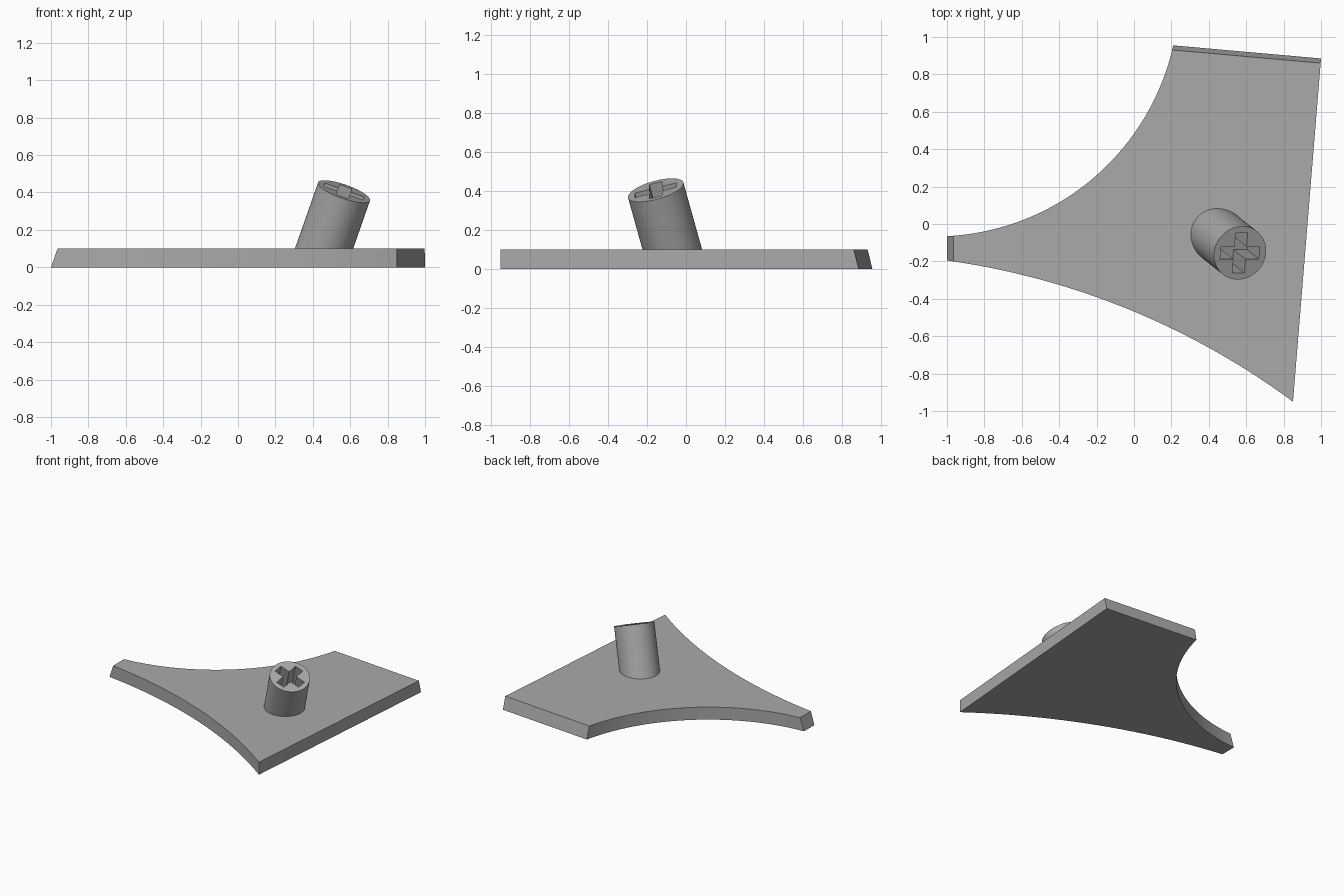
import bpy
import bmesh
import math
from mathutils import Vector

if "Cube" in bpy.data.objects:
    bpy.data.objects.remove(bpy.data.objects["Cube"], do_unlink=True)

grey = bpy.data.materials.new("plain grey")
grey.use_nodes = True
colour = (0.4, 0.4, 0.4, 1)
grey.diffuse_color = colour
grey.node_tree.nodes["Principled BSDF"].inputs["Base Color"].default_value = colour

THICK = 0.1


def arc(a, b, sag, steps):
    """Circular arc from a to b that bulges by sag to the left of a->b."""
    a, b = Vector(a), Vector(b)
    half = (b - a).length / 2
    along = (b - a).normalized()
    normal = Vector((-along.y, along.x))
    r = (half * half + sag * sag) / (2 * sag)
    centre = (a + b) / 2 + normal * (sag - r)
    sweep = math.asin(half / r)
    angles = [sweep * (2 * i / steps - 1) for i in range(steps + 1)]
    return [centre + r * (along * math.sin(t) + normal * math.cos(t)) for t in angles]


def prism(bm, bottom, top):
    """Closed solid between two matching loops of points."""
    lo = [bm.verts.new(p) for p in bottom]
    hi = [bm.verts.new(p) for p in top]
    n = len(lo)
    bm.faces.new(lo[::-1])
    bm.faces.new(hi)
    for i in range(n):
        j = (i + 1) % n
        bm.faces.new((lo[i], lo[j], hi[j], hi[i]))


def finish(name, bm):
    bmesh.ops.recalc_face_normals(bm, faces=bm.faces)
    mesh = bpy.data.meshes.new(name)
    bm.to_mesh(mesh)
    bm.free()
    obj = bpy.data.objects.new(name, mesh)
    bpy.context.collection.objects.link(obj)
    mesh.materials.append(grey)
    return obj


def smooth(obj):
    bpy.ops.object.select_all(action='DESELECT')
    obj.select_set(True)
    bpy.context.view_layer.objects.active = obj
    bpy.ops.object.shade_smooth_by_angle(angle=math.radians(30))


# Plate: two concave arcs joined by straight ends
outline = arc((-1, -0.195), (0.85, -0.95), 0.125, 40)
outline += arc((1, 0.885), (0.21, 0.955), 0.0001, 1)
outline += arc((0.21, 0.955), (-1, -0.065), 0.267, 48)[1:]
bm = bmesh.new()
prism(bm, [(p.x, p.y, 0) for p in outline], [(p.x, p.y, THICK) for p in outline])

# Sloped cuts on the narrow end and the back end
back = Vector((0.07, 0.79, 0)).normalized()
for point, outward, inset in (((-1, 0, 0), Vector((-1, 0, 0)), 0.035),
                              ((1, 0.885, 0), back, 0.025)):
    normal = outward * THICK + Vector((0, 0, inset))
    cut = bmesh.ops.bisect_plane(bm, geom=bm.verts[:] + bm.edges[:] + bm.faces[:],
                                 dist=1e-5, plane_co=point, plane_no=normal, clear_outer=True)
    bmesh.ops.holes_fill(bm, edges=[e for e in bm.edges if e.is_boundary])
plate = finish("plate", bm)
smooth(plate)

# Leaning peg, its foot sunk level into the plate
foot = Vector((0.46, -0.07, THICK))
head = Vector((0.567, -0.155, 0.405))
axis = (head - foot).normalized()
u = Vector((axis.z, 0, -axis.x)).normalized()
v = axis.cross(u)
ring = []
for i in range(64):
    t = math.tau * i / 64
    ring.append(head + 0.147 * (u * math.cos(t) + v * math.sin(t)))
bm = bmesh.new()
prism(bm, [p - axis * ((p.z - THICK / 2) / axis.z) for p in ring], ring)
peg = finish("peg", bm)

# Cross-shaped socket in the peg's head
ARM, HALF, DEPTH = 0.11, 0.034, 0.2
cross = []
for k in range(4):
    c, s = round(math.cos(k * math.pi / 2)), round(math.sin(k * math.pi / 2))
    for x, y in ((ARM, -HALF), (ARM, HALF), (HALF, HALF)):
        cross.append(u * (x * c - y * s) + v * (x * s + y * c))
bm = bmesh.new()
prism(bm, [head + p - axis * DEPTH for p in cross], [head + p + axis * 0.05 for p in cross])
cutter = finish("socket_cutter", bm)
cutter.hide_render = True

socket = peg.modifiers.new("socket", 'BOOLEAN')
socket.operation = 'DIFFERENCE'
socket.solver = 'EXACT'
socket.object = cutter
bpy.context.view_layer.objects.active = peg
bpy.ops.object.modifier_apply(modifier=socket.name)
bpy.data.objects.remove(cutter, do_unlink=True)
smooth(peg)
